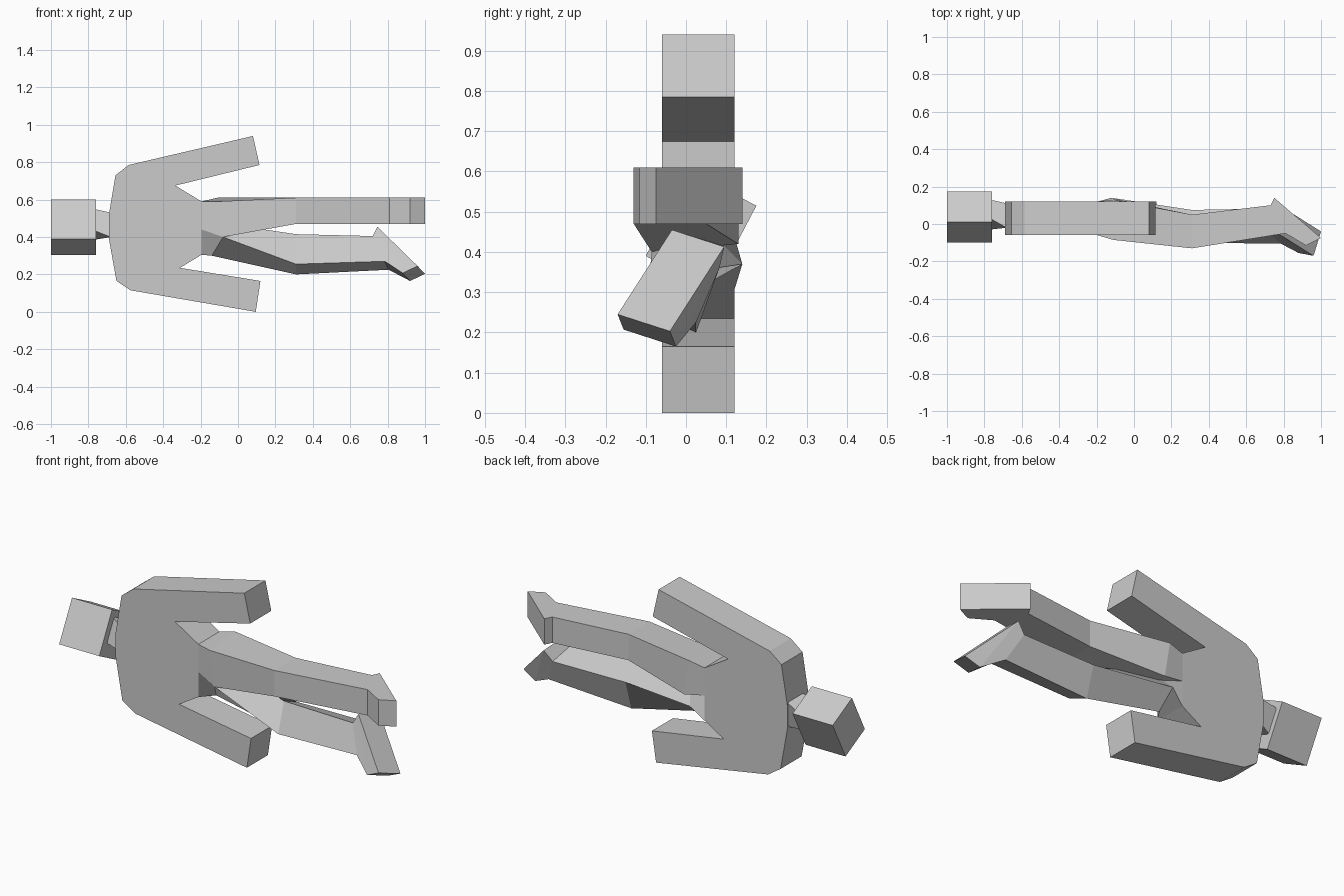
import bpy
import bmesh
from mathutils import Vector

cube = bpy.data.objects.get("Cube")
if cube:
    bpy.data.objects.remove(cube, do_unlink=True)

# Single plain grey for the whole figure
grey = bpy.data.materials.new("plain grey")
grey.use_nodes = True
colour = (0.6, 0.6, 0.6, 1)
grey.diffuse_color = colour
grey.node_tree.nodes["Principled BSDF"].inputs["Base Color"].default_value = colour


def loft(name, rings):
    """Join matching rings of points into a closed, flat-shaded solid."""
    bm = bmesh.new()
    loops = [[bm.verts.new(p) for p in ring] for ring in rings]
    count = len(loops[0])
    for a, b in zip(loops, loops[1:]):
        for i in range(count):
            j = (i + 1) % count
            bm.faces.new((a[i], a[j], b[j], b[i]))
    bm.faces.new(loops[0])
    bm.faces.new(loops[-1])
    bmesh.ops.remove_doubles(bm, verts=bm.verts, dist=0.0005)
    bmesh.ops.recalc_face_normals(bm, faces=bm.faces)
    mesh = bpy.data.meshes.new(name)
    bm.to_mesh(mesh)
    bm.free()
    mesh.materials.append(grey)
    obj = bpy.data.objects.new(name, mesh)
    bpy.context.collection.objects.link(obj)
    return obj


def tilted_quad(x, corner, u, v):
    """Rectangle across x, spanned by two directions in y and z."""
    c, u, v = (Vector((0, *p)) for p in (corner, u, v))
    c.x = x
    return [c, c + u, c + u + v, c + v]


def leg(name, sections):
    """Each section: front point, back point and the step across the leg."""
    rings = []
    for front, back, across in sections:
        f, b, w = Vector(front), Vector(back), Vector(across)
        rings.append([f, f + w, b + w, b])
    return loft(name, rings)


# Torso and both arms as one flat slab
outline = [
    (-0.69, 0.52), (-0.655, 0.73), (-0.585, 0.785), (0.08, 0.94),
    (0.115, 0.785), (-0.335, 0.675), (-0.195, 0.59), (-0.195, 0.305),
    (-0.31, 0.235), (0.12, 0.165), (0.095, 0), (-0.575, 0.115),
    (-0.65, 0.165), (-0.69, 0.39),
]
loft("torso_and_arms", [[(x, y, z) for x, z in outline] for y in (-0.06, 0.12)])

# Head turned about the body axis, with a twisted neck
loft("head", [tilted_quad(x, (-0.1, 0.39), (0.11, 0.21), (0.165, -0.085))
              for x in (-1, -0.76)])
loft("neck", [
    tilted_quad(-0.77, (-0.03, 0.435), (0.06, 0.115), (0.1, -0.05)),
    tilted_quad(-0.68, (-0.02, 0.4), (0, 0.13), (0.13, 0)),
])

# Upper leg, straight: hip, knee, ankle, foot, toe
side = (0, 0, 0.14)
z = 0.47
leg("left_leg", [
    ((-0.195, -0.06, 0.44), (-0.195, 0.12, 0.44), (0, 0, 0.15)),
    ((-0.08, -0.085, 0.4), (-0.08, 0.13, 0.42), (-0.03, 0, 0.19)),
    ((0.31, -0.13, z), (0.31, 0.05, z), side),
    ((0.81, -0.05, z), (0.73, 0.1, z), side),
    ((0.92, -0.115, z), (0.75, 0.14, z), side),
    ((1, -0.075, z), (0.75, 0.14, z), side),
])

# Lower leg, turned outward
heel = (0.745, -0.035, 0.455)
foot_side = (0.04, 0.13, -0.042)
leg("right_leg", [
    ((-0.195, -0.06, 0.44), (-0.195, 0.12, 0.44), (0, 0, -0.135)),
    ((-0.08, -0.085, 0.4), (-0.06, 0.04, 0.47), (-0.06, 0.1, -0.1)),
    ((0.31, -0.1, 0.255), (0.31, -0.05, 0.415), (0, 0.125, -0.055)),
    ((0.785, -0.105, 0.27), (0.72, -0.047, 0.405), (0.02, 0.13, -0.045)),
    ((0.88, -0.155, 0.207), heel, foot_side),
    ((0.96, -0.17, 0.245), heel, foot_side),
])
